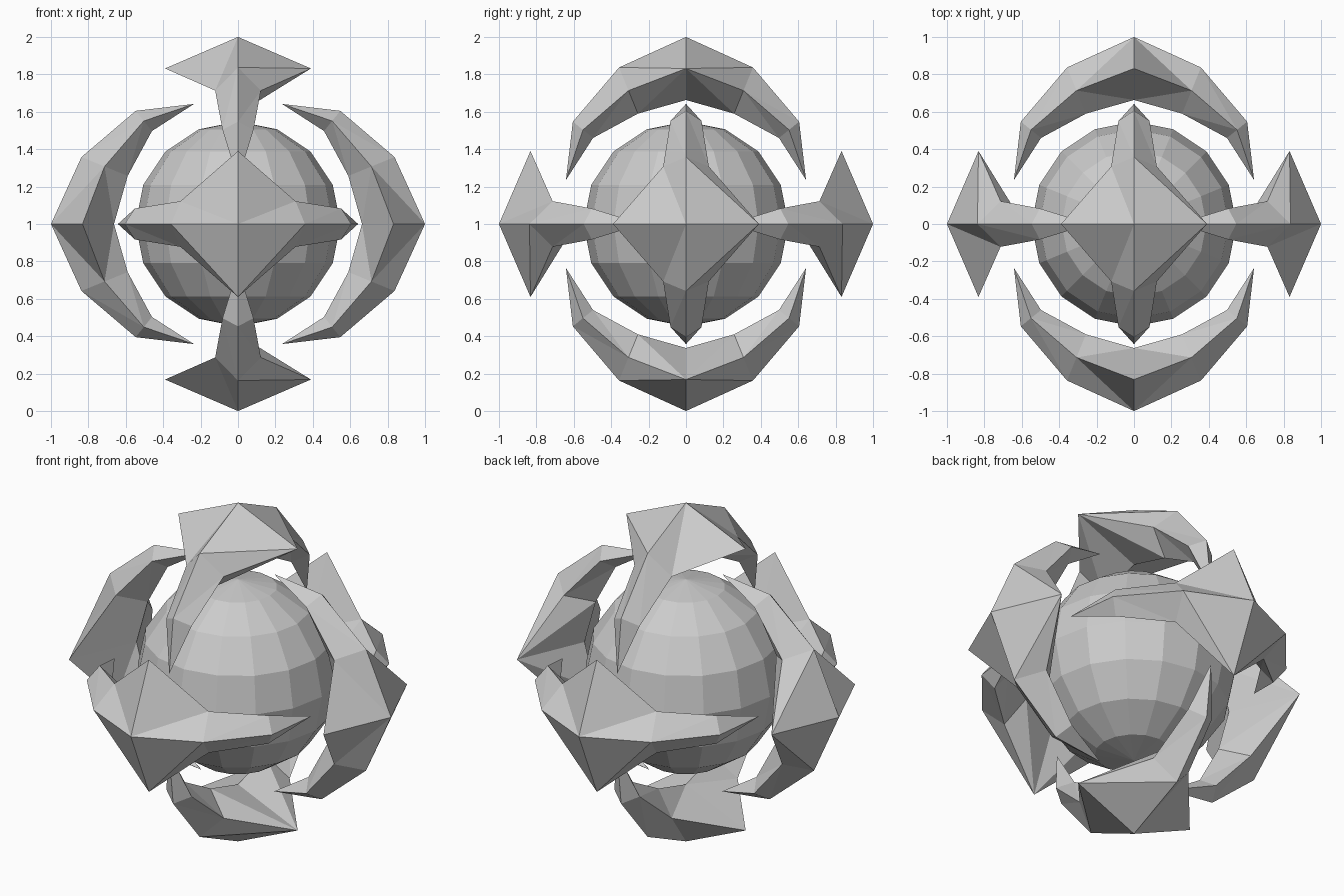
import bpy, bmesh
from mathutils import Vector

if "Cube" in bpy.data.objects:
    bpy.data.objects.remove(bpy.data.objects["Cube"])

CENTRE = Vector((0, 0, 1))

# Half-arm stations: outer ridge (along, out), inner ridge (along, out), half width
STATIONS = [
    ((0.0, 1.0), (0.0, 0.663), 0.39),
    ((0.358, 0.837), (0.257, 0.59), 0.122),
    ((0.605, 0.547), (0.497, 0.46), 0.083),
]
TIP = (0.642, 0.235)


def claw(name, out, along, wide):
    """Diamond-section crescent pointing at both ends."""
    out, along, wide = Vector(out), Vector(along), Vector(wide)
    bm = bmesh.new()

    def vert(a, o, w=0.0):
        return bm.verts.new(CENTRE + along * a + out * o + wide * w)

    for s in (1, -1):
        rings = []
        for (oa, oo), (ia, io), w in STATIONS:
            ma, mo = (oa + ia) / 2, (oo + io) / 2
            rings.append([vert(s * oa, oo), vert(s * ma, mo, w),
                          vert(s * ia, io), vert(s * ma, mo, -w)])
        for r0, r1 in zip(rings, rings[1:]):
            for ridge in (0, 2):
                # crease runs from the wing on one side, from the ridge on the other
                bm.faces.new((r0[ridge], r0[1], r1[ridge]))
                bm.faces.new((r0[1], r1[1], r1[ridge]))
                bm.faces.new((r0[ridge], r0[3], r1[3]))
                bm.faces.new((r0[ridge], r1[3], r1[ridge]))
        tip = vert(s * TIP[0], TIP[1])
        for k in range(4):
            bm.faces.new((rings[-1][k], rings[-1][(k + 1) % 4], tip))
    bmesh.ops.remove_doubles(bm, verts=bm.verts, dist=0.0005)
    bmesh.ops.recalc_face_normals(bm, faces=bm.faces)
    mesh = bpy.data.meshes.new(name)
    bm.to_mesh(mesh)
    bm.free()
    bpy.context.collection.objects.link(bpy.data.objects.new(name, mesh))


# Core ball
bpy.ops.mesh.primitive_uv_sphere_add(segments=16, ring_count=8, radius=0.548,
                                     location=CENTRE)
bpy.context.object.name = "core_ball"

# Six interlocking claws, one per axis direction
X, Y, Z = (1, 0, 0), (0, 1, 0), (0, 0, 1)
for sign, names in ((1, ("top", "right", "back")), (-1, ("bottom", "left", "front"))):
    claw(names[0] + "_claw", sign * Vector(Z), Y, X)
    claw(names[1] + "_claw", sign * Vector(X), Z, Y)
    claw(names[2] + "_claw", sign * Vector(Y), X, -Vector(Z))
